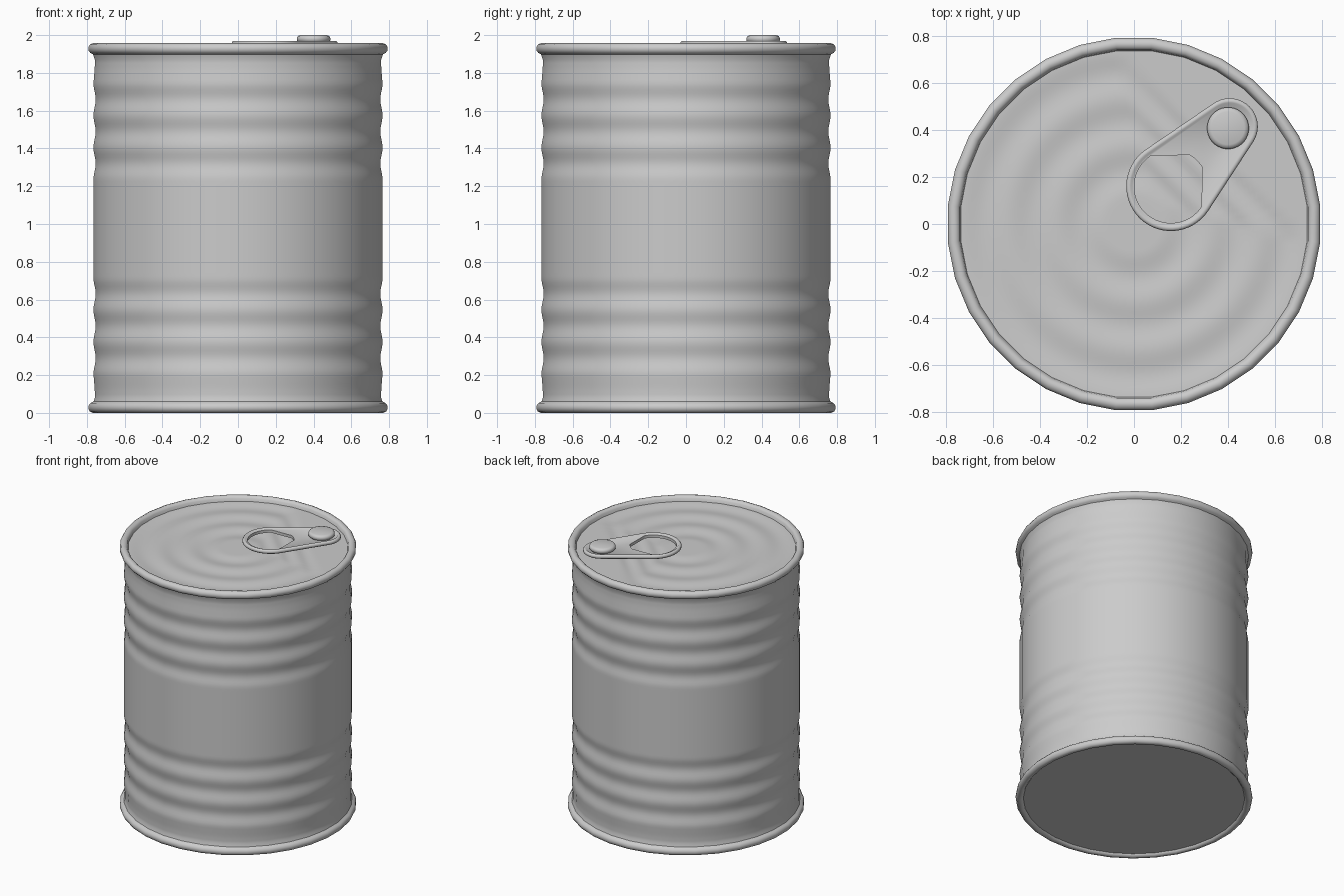
import bpy, bmesh, math
from mathutils import Vector

SIDES = 32
if "Cube" in bpy.data.objects:
    bpy.data.objects.remove(bpy.data.objects["Cube"])

metal = bpy.data.materials.new("grey_metal")
metal.use_nodes = True
GREY = (0.6, 0.6, 0.6, 1)
metal.diffuse_color = GREY
metal.node_tree.nodes["Principled BSDF"].inputs["Base Color"].default_value = GREY


def finish(name, bm, angle=50):
    bmesh.ops.recalc_face_normals(bm, faces=bm.faces)
    mesh = bpy.data.meshes.new(name)
    bm.to_mesh(mesh)
    bm.free()
    mesh.materials.append(metal)
    obj = bpy.data.objects.new(name, mesh)
    bpy.context.collection.objects.link(obj)
    bpy.ops.object.select_all(action="DESELECT")
    obj.select_set(True)
    bpy.context.view_layer.objects.active = obj
    bpy.ops.object.shade_smooth_by_angle(angle=math.radians(angle))
    return obj


def bridge(bm, a, b):
    n = len(a)
    for i in range(n):
        j = (i + 1) % n
        bm.faces.new((a[i], a[j], b[j], b[i]))


def lathe(name, profile, centre=(0, 0), sides=SIDES, cap_start=False, cap_end=False):
    """Spin (radius, height) points round a vertical axis."""
    bm = bmesh.new()
    loops = []
    for r, z in profile:
        angles = [(i + 0.5) * math.tau / sides for i in range(sides)]
        loops.append([bm.verts.new((centre[0] + r * math.cos(a),
                                    centre[1] + r * math.sin(a), z)) for a in angles])
    for a, b in zip(loops, loops[1:]):
        bridge(bm, a, b)
    if cap_start:
        bm.faces.new(loops[0])
    if cap_end:
        bm.faces.new(loops[-1])
    return finish(name, bm)


# Ribbed wall: three soft grooves above and below a plain middle band
def wall_radius(z):
    d = abs(z - 0.975)
    if 0.26 < d < 0.77:
        return 0.763 + 0.006 * math.cos((d - 0.26) / 0.17 * math.tau)
    return 0.769 if d <= 0.26 else 0.769 - 0.007 * min(1, (d - 0.77) / 0.08)


wall = [(wall_radius(z), z) for z in [0.08 + 0.0179 * i for i in range(101)]]
lathe("can_wall", [(0.772, 0.05)] + wall + [(0.772, 1.9)])

# Rolled rims, the lower one mirrored from the upper one
rim = [(0.755, 1.885), (0.768, 1.897), (0.785, 1.905), (0.795, 1.918), (0.796, 1.935),
       (0.788, 1.95), (0.772, 1.957), (0.756, 1.954), (0.745, 1.942), (0.738, 1.91)]
lathe("top_rim", rim)
lathe("bottom_rim", [(r, 1.957 - z) for r, z in rim])
lathe("can_base", [(0.748, 0.018), (0.7, 0.018)], cap_end=True)


# Lid with stepped rings that are cut straight on the tab side
def lid_height(x, y):
    along = (x + y) / math.sqrt(2)
    s = max(math.hypot(x, y), 0.22 + (along - 0.19) * 1.8)
    if s < 0.12 or s > 0.745:
        return 1.922
    return 1.922 - 0.009 * (1 - math.cos((s - 0.12) / 0.2083 * math.tau)) / 2


bm = bmesh.new()
lid_sides, previous = 96, None
hub = bm.verts.new((0, 0, lid_height(0, 0)))
for k in range(1, 45):
    r = 0.017 * k
    ring = []
    for i in range(lid_sides):
        a = i * math.tau / lid_sides
        x, y = r * math.cos(a), r * math.sin(a)
        ring.append(bm.verts.new((x, y, lid_height(x, y))))
    if previous:
        bridge(bm, previous, ring)
    else:
        for i in range(lid_sides):
            bm.faces.new((hub, ring[i], ring[(i + 1) % lid_sides]))
    previous = ring
finish("lid", bm)

# Pull tab: tapered outline with a raised border and a finger hole
BIG, SMALL = Vector((0.157, 0.16)), Vector((0.407, 0.415))
BIG_R, SMALL_R, HOLE_R = 0.19, 0.12, 0.156
axis = SMALL - BIG
heading = math.atan2(axis.y, axis.x)
spread = math.acos((BIG_R - SMALL_R) / axis.length)


def tab_outline(inset):
    points = []
    for centre, radius, start, end, steps in (
            (SMALL, SMALL_R, -spread, spread, 20),
            (BIG, BIG_R, spread, math.tau - spread, 30)):
        for i in range(steps + 1):
            a = heading + start + (end - start) * i / steps
            points.append(centre + (radius - inset) * Vector((math.cos(a), math.sin(a))))
    return points


bm = bmesh.new()
tab_loops = []
for inset, z in ((0.008, 1.942), (0, 1.949), (0, 1.962), (0.007, 1.97),
                 (0.019, 1.97), (0.026, 1.963)):
    tab_loops.append([bm.verts.new((p.x, p.y, z)) for p in tab_outline(inset)])
hole = [BIG + (p - BIG).normalized() * HOLE_R for p in tab_outline(0.026)]
for z in (1.963, 1.942):
    tab_loops.append([bm.verts.new((p.x, p.y, z)) for p in hole])
for a, b in zip(tab_loops, tab_loops[1:] + tab_loops[:1]):
    bridge(bm, a, b)
finish("pull_tab", bm)

# Rivet holding the tab to the lid
lathe("rivet", [(0.06, 1.91), (0.06, 1.955), (0.08, 1.962), (0.089, 1.972), (0.089, 1.985),
                (0.083, 1.995), (0.07, 2.0)], centre=(0.4, 0.408), cap_end=True)
